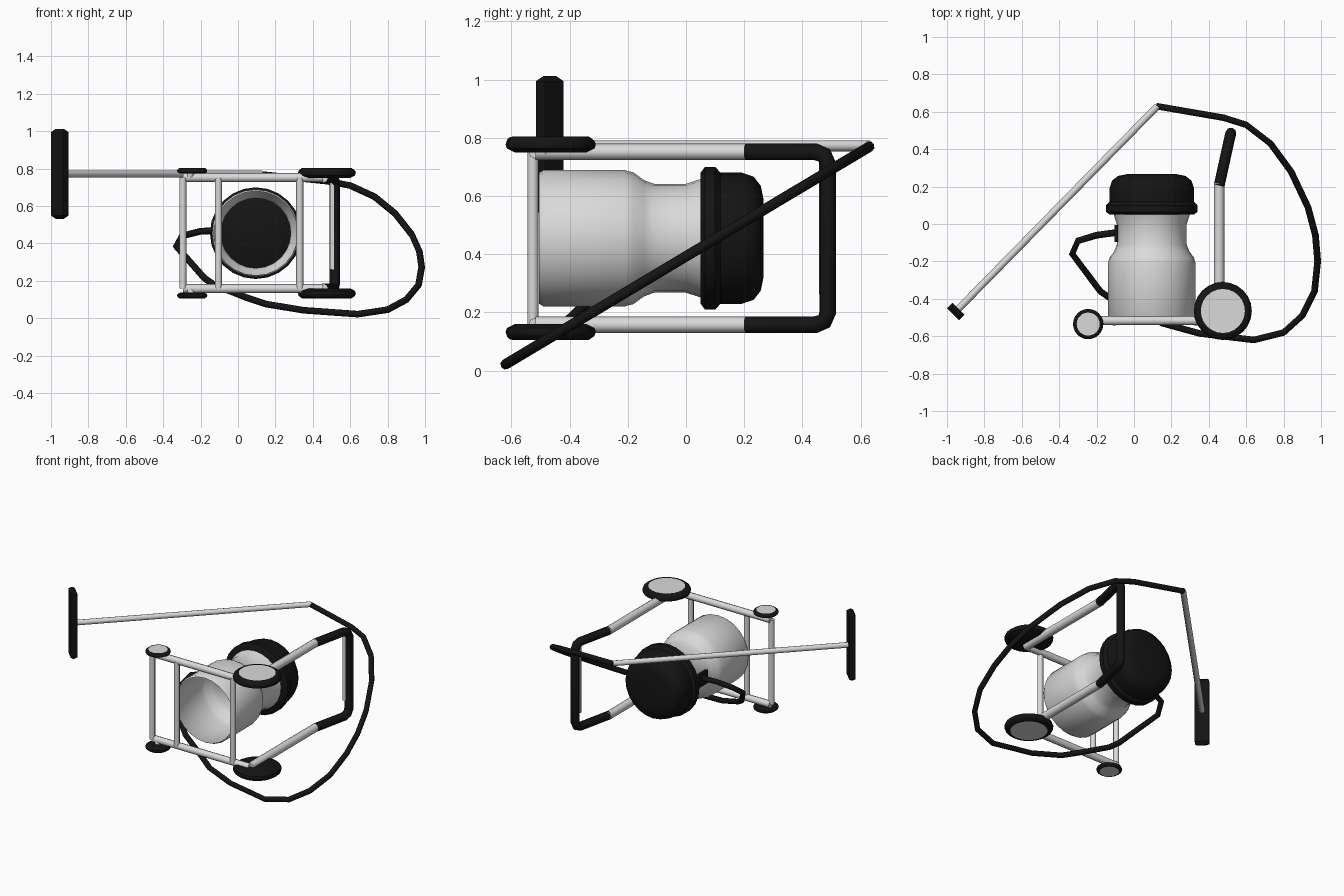
import bpy, bmesh
from math import radians, pi
from mathutils import Matrix, Vector

if "Cube" in bpy.data.objects:
    bpy.data.objects.remove(bpy.data.objects["Cube"])


def material(name, value):
    m = bpy.data.materials.new(name)
    m.use_nodes = True
    colour = (value, value, value, 1)
    m.diffuse_color = colour
    bsdf = m.node_tree.nodes["Principled BSDF"]
    bsdf.inputs["Base Color"].default_value = colour
    bsdf.inputs["Roughness"].default_value = 0.6
    return m


METAL = material("light grey", 0.7)
RUBBER = material("black", 0.007)
MID_Z = 0.455          # mirror plane between the two frame sides
HALF = 0.297           # distance of each frame side from that plane


def add_mesh(name, bm, mats, smooth=True):
    mesh = bpy.data.meshes.new(name)
    bm.to_mesh(mesh)
    bm.free()
    ob = bpy.data.objects.new(name, mesh)
    bpy.context.collection.objects.link(ob)
    for m in mats:
        mesh.materials.append(m)
    if smooth:
        bpy.ops.object.select_all(action='DESELECT')
        ob.select_set(True)
        bpy.context.view_layer.objects.active = ob
        bpy.ops.object.shade_smooth_by_angle(angle=radians(40))
    return ob


def lathe(profile, matrix, steps=24):
    """Spin (radius, height) points about z, then place the result."""
    bm = bmesh.new()
    verts = [bm.verts.new((r, 0, h)) for r, h in profile]
    edges = [bm.edges.new(pair) for pair in zip(verts, verts[1:])]
    bmesh.ops.spin(bm, geom=verts + edges, cent=(0, 0, 0), axis=(0, 0, 1),
                   angle=2 * pi, steps=steps, use_duplicate=False)
    bmesh.ops.remove_doubles(bm, verts=bm.verts, dist=0.0005)
    bmesh.ops.recalc_face_normals(bm, faces=bm.faces)
    bm.transform(matrix)
    return bm


def tube(name, points, radius, mat):
    curve = bpy.data.curves.new(name, 'CURVE')
    curve.dimensions = '3D'
    curve.bevel_depth = radius
    curve.bevel_resolution = 2
    curve.use_fill_caps = True
    spline = curve.splines.new('POLY')
    spline.points.add(len(points) - 1)
    for p, co in zip(spline.points, points):
        p.co = (*co, 1)
    curve.materials.append(mat)
    ob = bpy.data.objects.new(name, curve)
    bpy.context.collection.objects.link(ob)
    return ob


# Canister lying along y: open shell below, closed lid at the back
axis = Matrix.Translation((0.095, 0, MID_Z)) @ Matrix.Rotation(-pi / 2, 4, 'X')
shell = [(0.225, -0.505), (0.234, -0.49), (0.234, -0.21), (0.226, -0.18),
         (0.2, -0.145), (0.187, -0.11), (0.187, 0), (0.205, 0.055)]
add_mesh("canister", lathe(shell, axis), [METAL])
lid = [(0, 0.05), (0.225, 0.05), (0.245, 0.065), (0.245, 0.1), (0.226, 0.118),
       (0.226, 0.19), (0.212, 0.232), (0.18, 0.257), (0.13, 0.267), (0, 0.267)]
add_mesh("canister_lid", lathe(lid, axis), [RUBBER])


# Wheels: rubber discs with a pale hub on the outer side
def wheel(name, x, y, z, radius, half, side):
    profile = [(0, -half), (0.8 * radius, -half), (0.97 * radius, -0.5 * half),
               (radius, 0), (0.97 * radius, 0.5 * half), (0.85 * radius, half),
               (0.76 * radius, half), (0, half)]
    place = Matrix.Translation((x, y, z)) @ Matrix.Diagonal((1, 1, side, 1))
    bm = lathe(profile, place)
    bmesh.ops.recalc_face_normals(bm, faces=bm.faces)
    for f in bm.faces:
        c = f.calc_center_median() - Vector((x, y, z))
        outer = c.z * side > 0.9 * half
        f.material_index = int(outer and c.xy.length < 0.7 * radius)
    add_mesh(name, bm, [RUBBER, METAL])


for label, side in (("upper", 1), ("lower", -1)):
    z = MID_Z + side * HALF
    wheel(label + "_large_wheel", 0.475, -0.465, MID_Z + side * 0.322, 0.155, 0.027, side)
    wheel(label + "_small_wheel", -0.245, -0.535, MID_Z + side * 0.333, 0.081, 0.015, side)
    # Frame rail under the canister and post leading to the handle
    tube(label + "_rail", [(-0.295, -0.517, z), (0.455, -0.517, z)], 0.024, METAL)
    tube(label + "_post", [(0.455, -0.517, z), (0.455, 0.22, z)], 0.028, METAL)
    # Axle stubs between frame and wheels
    tube(label + "_axle", [(0.465, -0.49, z), (0.475, -0.465, z + side * 0.03)], 0.02, METAL)
    tube(label + "_small_axle", [(-0.26, -0.525, z), (-0.25, -0.53, z + side * 0.03)],
         0.018, METAL)

# Frame cross bars
for label, x in (("right", -0.295), ("middle", -0.105), ("left", 0.33)):
    tube(label + "_cross_bar", [(x, -0.526, MID_Z - HALF), (x, -0.526, MID_Z + HALF)],
         0.019, METAL)

# Grip: bent black tube joining both posts
half_grip = [(0.455, 0.205, HALF), (0.462, 0.235, HALF), (0.508, 0.445, HALF),
             (0.515, 0.475, HALF - 0.012), (0.518, 0.487, HALF - 0.042)]
grip = [(x, y, MID_Z + h) for x, y, h in half_grip]
grip += [(x, y, MID_Z - h) for x, y, h in reversed(half_grip)]
tube("handle_grip", grip, 0.029, RUBBER)


def box(name, size, matrix, mat, bevel=0):
    bm = bmesh.new()
    bmesh.ops.create_cube(bm, size=1)
    bm.transform(Matrix.Diagonal((*size, 1)))
    if bevel:
        ends = [e for e in bm.edges if abs(e.verts[0].co.z - e.verts[1].co.z) < 0.001]
        bmesh.ops.bevel(bm, geom=ends, offset=bevel, segments=1, affect='EDGES')
    bm.transform(matrix)
    return add_mesh(name, bm, [mat], smooth=False)


# Pale strip on the inner side of the grip
box("grip_strip", (0.02, 0.008, 0.47), Matrix.Translation((0.502, 0.461, 0.497)), METAL)

# Hose: short loop out of the canister, then a wide sweep in a tilted plane
hose = [(-0.09, -0.045, 0.47), (-0.2, -0.06, 0.465), (-0.3, -0.09, 0.44),
        (-0.33, -0.16, 0.385), (-0.18, -0.36, 0.215), (-0.13, -0.395, 0.18)]
sweep = [(0.05, -0.475), (0.15, -0.53), (0.35, -0.585), (0.64, -0.62),
         (0.8, -0.58), (0.9, -0.49), (0.965, -0.36), (0.982, -0.2), (0.97, -0.06),
         (0.93, 0.09), (0.84, 0.28), (0.73, 0.43), (0.6, 0.53), (0.48, 0.568),
         (0.12, 0.63)]
hose += [(x, y, 0.022 + (y + 0.62) * 0.598) for x, y in sweep]
tube("hose", hose, 0.018, RUBBER)
box("hose_socket", (0.02, 0.09, 0.09), Matrix.Translation((-0.095, -0.05, 0.465)), RUBBER)

# Wand and floor head
tube("wand", [(0.125, 0.63, 0.772), (-0.945, -0.46, 0.772)], 0.019, METAL)
turn = Matrix.Translation((-0.953, -0.468, 0.772)) @ Matrix.Rotation(-pi / 4, 4, 'Z')
box("floor_head", (0.09, 0.042, 0.48), turn, RUBBER, bevel=0.017)
